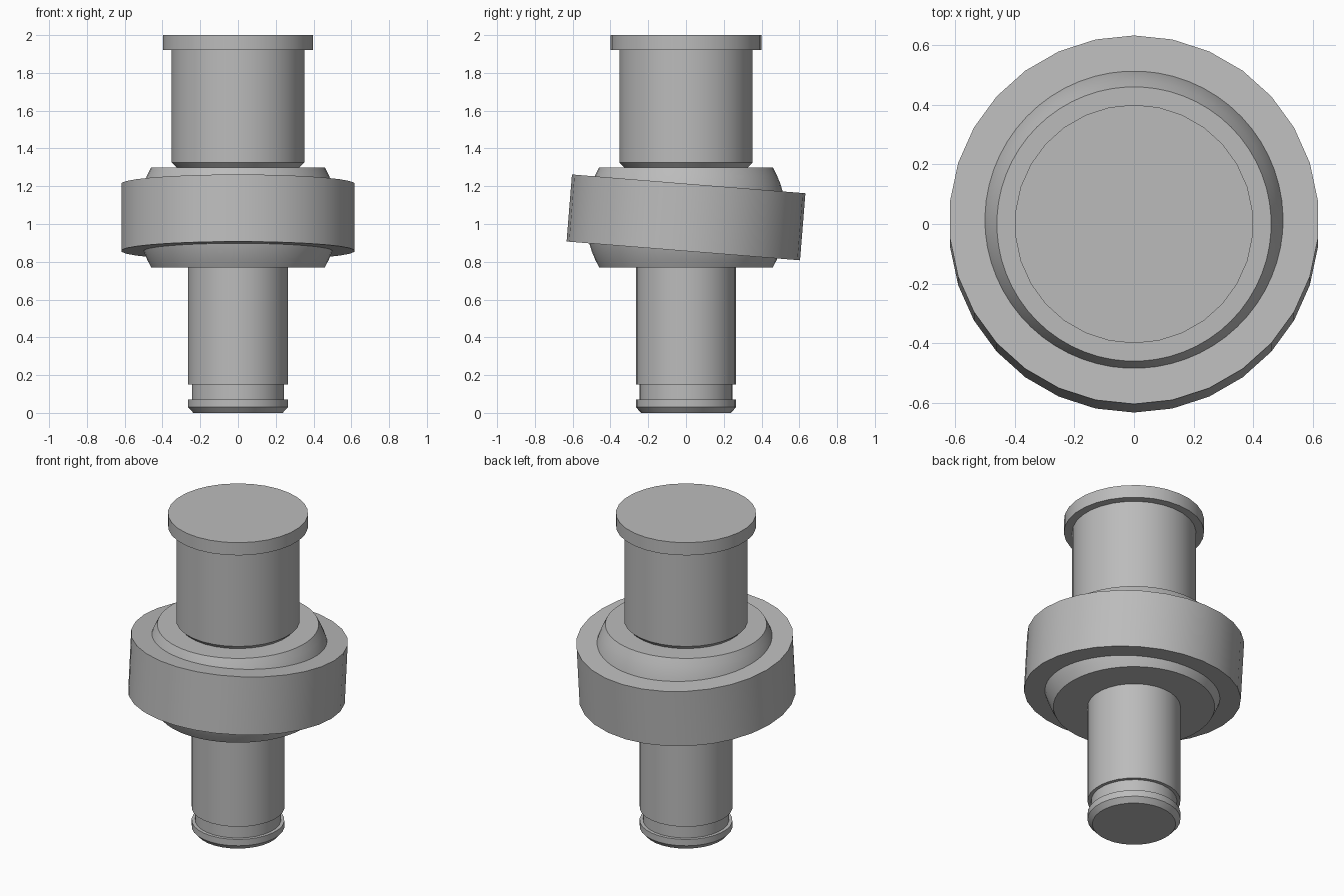
import bpy, math
from mathutils import Matrix

cube = bpy.data.objects.get("Cube")
if cube:
    bpy.data.objects.remove(cube, do_unlink=True)

STEEL = (0.5, 0.5, 0.5, 1)
steel = bpy.data.materials.new("steel grey")
steel.use_nodes = True
steel.diffuse_color = STEEL
steel.node_tree.nodes["Principled BSDF"].inputs["Base Color"].default_value = STEEL

CENTRE = 1.035   # height of the ball centre
BALL_R = 0.531
BALL_H = 0.265   # half height of the truncated ball
RING_R = 0.62
RING_H = 0.178   # half height of the outer ring


def lathe(name, profile, sides, closed=False):
    """Revolve (radius, z) points about z; open profiles get end caps."""
    n = len(profile)
    verts, faces = [], []
    for s in range(sides):
        a = 2 * math.pi * (s + 0.5) / sides
        verts += [(r * math.cos(a), r * math.sin(a), z) for r, z in profile]
    for s in range(sides):
        a, b = s * n, (s + 1) % sides * n
        for i in range(n if closed else n - 1):
            j = (i + 1) % n
            faces.append((a + i, b + i, b + j, a + j))
    if not closed:
        faces.append([s * n for s in reversed(range(sides))])
        faces.append([s * n + n - 1 for s in range(sides)])
    mesh = bpy.data.meshes.new(name)
    mesh.from_pydata(verts, [], faces)
    mesh.materials.append(steel)
    obj = bpy.data.objects.new(name, mesh)
    bpy.context.collection.objects.link(obj)
    bpy.ops.object.select_all(action="DESELECT")
    obj.select_set(True)
    bpy.context.view_layer.objects.active = obj
    bpy.ops.object.shade_smooth_by_angle(angle=math.radians(25))
    return obj


def arc(radius, half, steps=12):
    """Spherical band profile from -half to +half."""
    top = math.asin(half / radius)
    angles = [top * (2 * i / steps - 1) for i in range(steps + 1)]
    return [(radius * math.cos(t), radius * math.sin(t)) for t in angles]


# Lower shaft with chamfered tip and retaining groove
lathe("lower_shaft", [(0.238, 0), (0.265, 0.03), (0.265, 0.07), (0.245, 0.07),
                      (0.245, 0.15), (0.265, 0.15), (0.265, 0.78)], 30)

# Upper shaft with chamfered foot and head flange
lathe("upper_shaft", [(0.325, 1.29), (0.328, 1.3), (0.353, 1.325),
                      (0.353, 1.92), (0.4, 1.92), (0.4, 2)], 30)

# Truncated ball
ball = lathe("ball", arc(BALL_R, BALL_H), 60)
ball.location.z = CENTRE

# Outer ring with spherical bore, swivelled on the ball
bore = arc(BALL_R - 0.002, RING_H)
ring = lathe("outer_ring", [(RING_R, -RING_H), (RING_R, RING_H)] + bore[::-1],
             30, closed=True)
ring.matrix_world = (Matrix.Translation((0, 0, CENTRE))
                     @ Matrix.Rotation(math.radians(-4.6), 4, "X"))
